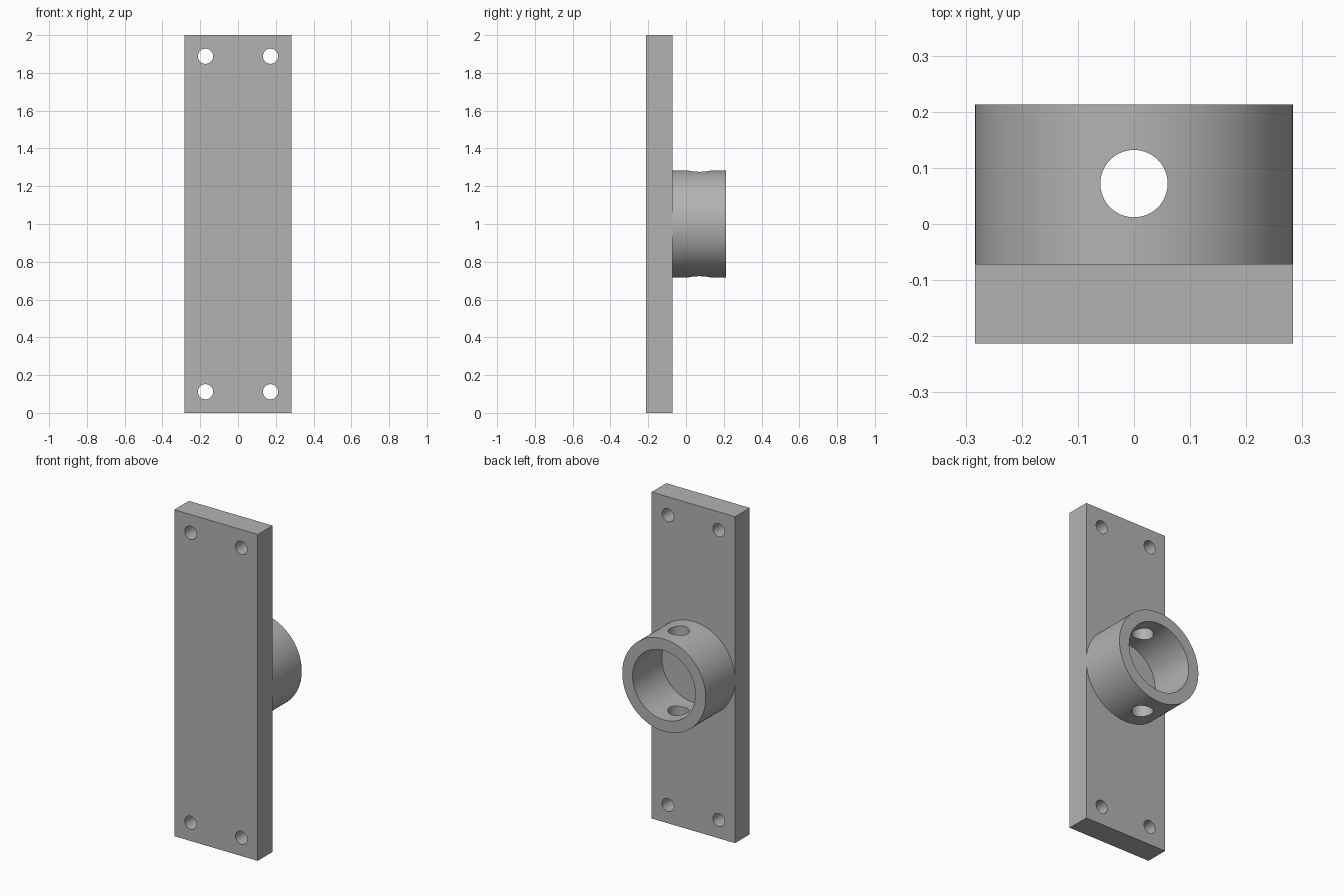
import bpy
from math import pi, radians

default = bpy.data.objects.get("Cube")
if default:
    bpy.data.objects.remove(default, do_unlink=True)

HALF_WIDTH = 0.283
FRONT, PLATE_BACK, RING_BACK = -0.213, -0.071, 0.213

grey = bpy.data.materials.new("plain grey")
grey.use_nodes = True
colour = (0.45, 0.45, 0.45, 1)
grey.diffuse_color = colour
grey.node_tree.nodes["Principled BSDF"].inputs["Base Color"].default_value = colour


def cylinder(name, radius, depth, location, along_y=True, sides=64):
    bpy.ops.mesh.primitive_cylinder_add(
        vertices=sides, radius=radius, depth=depth, location=location,
        rotation=(pi / 2 if along_y else 0, 0, 0))
    obj = bpy.context.object
    obj.name = name
    obj.data.materials.append(grey)
    return obj


def cut(target, cutters):
    for cutter in cutters:
        mod = target.modifiers.new("hole", 'BOOLEAN')
        mod.operation = 'DIFFERENCE'
        mod.solver = 'EXACT'
        mod.object = cutter
        bpy.ops.object.select_all(action='DESELECT')
        bpy.context.view_layer.objects.active = target
        target.select_set(True)
        bpy.ops.object.modifier_apply(modifier=mod.name)
        bpy.data.objects.remove(cutter, do_unlink=True)
    bpy.ops.object.shade_smooth_by_angle(angle=radians(30))


# Mounting plate with four screw holes
plate_y = (FRONT + PLATE_BACK) / 2
bpy.ops.mesh.primitive_cube_add(size=1, location=(0, plate_y, 1))
plate = bpy.context.object
plate.name = "mounting_plate"
plate.scale = (2 * HALF_WIDTH, PLATE_BACK - FRONT, 2)
bpy.ops.object.transform_apply(location=False, rotation=False, scale=True)
plate.data.materials.append(grey)
cut(plate, [cylinder("screw_hole", 0.04, 0.4, (x, plate_y, z))
            for x in (-0.172, 0.172) for z in (0.112, 1.888)])

# Socket ring on the back, bored through to the plate and cross-drilled
ring_y = (PLATE_BACK + RING_BACK) / 2
ring = cylinder("socket_ring", HALF_WIDTH, RING_BACK - PLATE_BACK,
                (0, ring_y, 1), sides=128)
cut(ring, [cylinder("bore", 0.213, 0.6, (0, ring_y, 1), sides=128),
           cylinder("pin_hole", 0.06, 1, (0, ring_y + 0.001, 1), along_y=False)])
